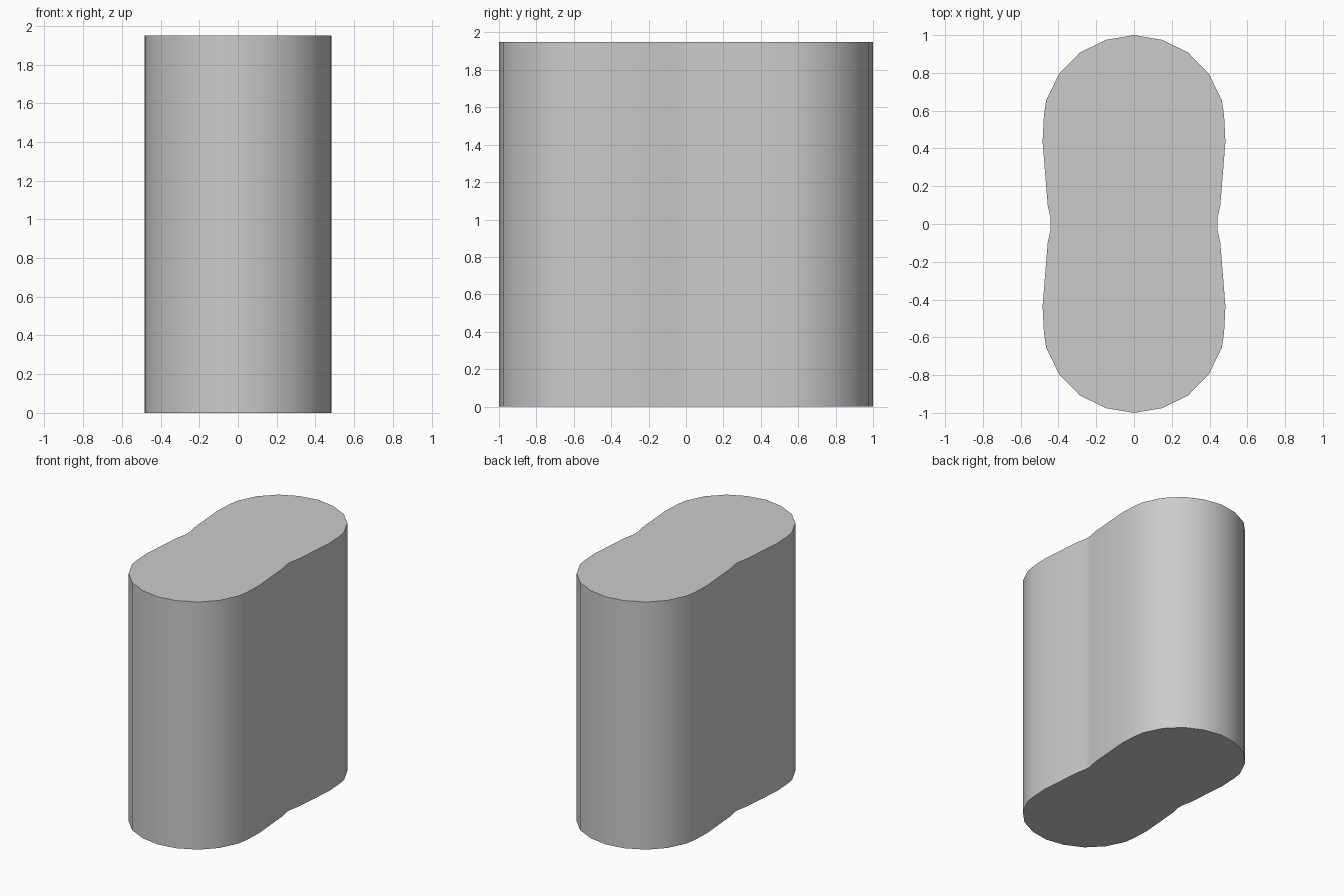
import bpy, bmesh, math

if "Cube" in bpy.data.objects:
    bpy.data.objects.remove(bpy.data.objects["Cube"])

HEIGHT = 1.95

# One quarter of the waisted outline, from the rounded end to the waist
quarter = [(0.148, 0.975), (0.286, 0.908), (0.396, 0.796), (0.465, 0.655),
           (0.477, 0.575), (0.484, 0.435), (0.457, 0.10), (0.441, 0.025)]

# Mirror the quarter into a full closed loop
right = [(0, 1)] + quarter + [(x, -y) for x, y in reversed(quarter)]
outline = right + [(-x, -y) for x, y in right]

# Extrude the outline into a solid block
bm = bmesh.new()
base = bm.faces.new([bm.verts.new((x, y, 0)) for x, y in outline])
top = bmesh.ops.extrude_face_region(bm, geom=[base], use_keep_orig=True)
bmesh.ops.translate(bm, vec=(0, 0, HEIGHT),
                    verts=[v for v in top["geom"] if isinstance(v, bmesh.types.BMVert)])
bmesh.ops.recalc_face_normals(bm, faces=bm.faces)
mesh = bpy.data.meshes.new("waisted_block")
bm.to_mesh(mesh)
bm.free()

block = bpy.data.objects.new("waisted_block", mesh)
bpy.context.collection.objects.link(block)

# Smooth walls with crisp cap edges
bpy.context.view_layer.objects.active = block
block.select_set(True)
bpy.ops.object.shade_smooth_by_angle(angle=math.radians(40))
